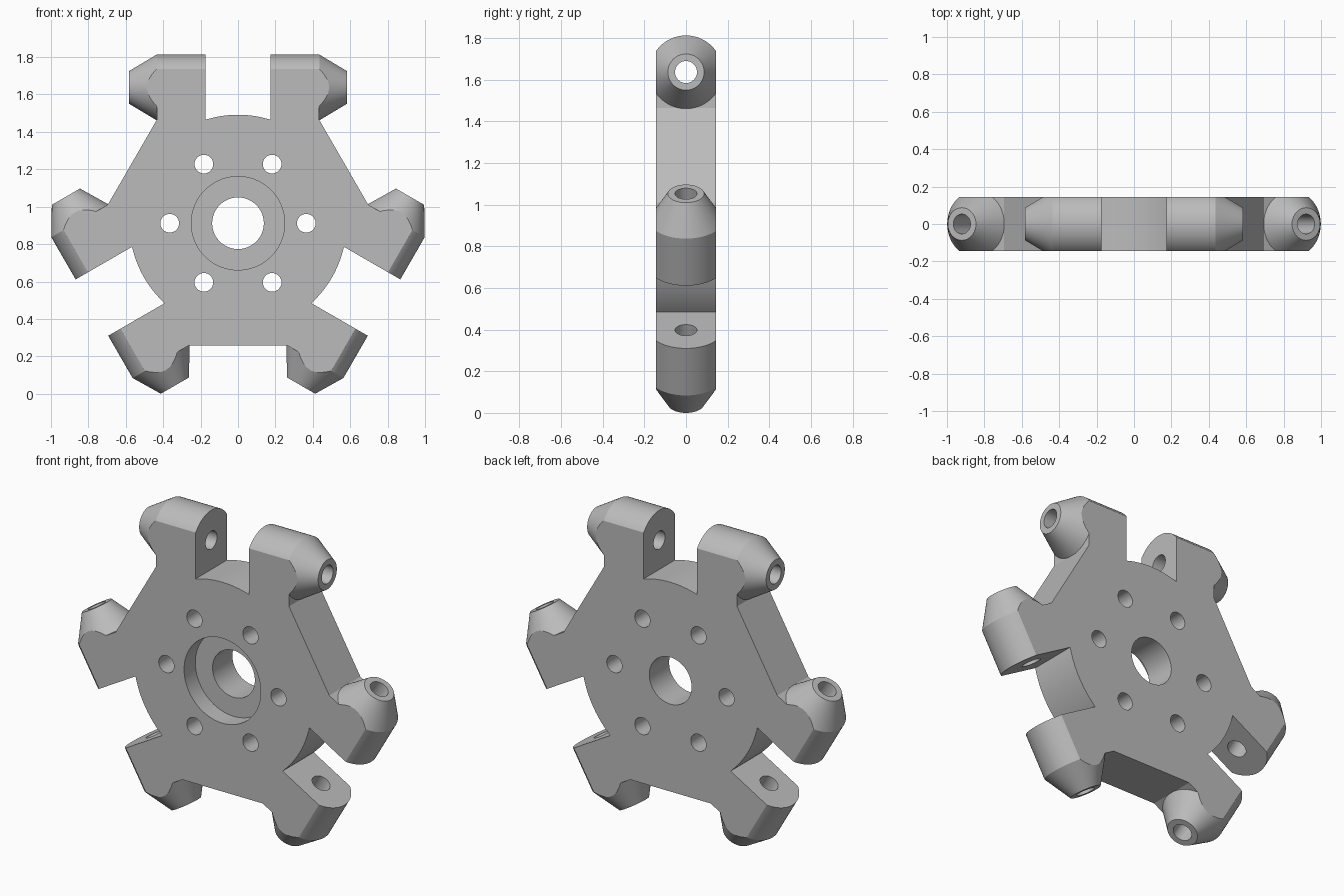
import bpy, bmesh, math
from mathutils import Matrix, Vector

old = bpy.data.objects.get("Cube")
if old:
    bpy.data.objects.remove(old, do_unlink=True)

CENTRE = Matrix.Translation((0, 0, 0.9115))
HALF = 0.145            # half thickness of the plate
AXIS, R = 0.726, 0.176  # tube axis distance and radius
ARM, SLOT, DISC = 0.435, 0.174, 0.58

grey = bpy.data.materials.new("grey")
grey.use_nodes = True
colour = (0.5, 0.5, 0.5, 1)
grey.diffuse_color = colour
grey.node_tree.nodes["Principled BSDF"].inputs["Base Color"].default_value = colour


def finish(bm, name, matrix):
    bmesh.ops.recalc_face_normals(bm, faces=bm.faces)
    mesh = bpy.data.meshes.new(name)
    bm.to_mesh(mesh)
    bm.free()
    mesh.transform(CENTRE @ matrix)
    if matrix.determinant() < 0:
        mesh.flip_normals()
    mesh.materials.append(grey)
    ob = bpy.data.objects.new(name, mesh)
    bpy.context.collection.objects.link(ob)
    return ob


def turn(k, n=3):
    return Matrix.Rotation(k * math.tau / n, 4, 'Y')


def plate(name, third, half):
    """Extrude a closed outline made of three rotated copies of a run of points."""
    pts = [turn(k) @ Vector((x, 0, z)) for k in range(3) for x, z in third]
    bm = bmesh.new()
    rings = [[bm.verts.new((p.x, y, p.z)) for p in pts] for y in (-half, half)]
    for ring in rings:
        bm.faces.new(ring)
    for i in range(len(pts)):
        j = (i + 1) % len(pts)
        bm.faces.new((rings[0][i], rings[0][j], rings[1][j], rings[1][i]))
    return finish(bm, name, Matrix())


def lathe(name, profile, matrix, n=64):
    """Solid of revolution about x from (position, radius) pairs."""
    bm = bmesh.new()
    rings = []
    for x, r in profile:
        angles = [math.tau * (i + 0.5) / n for i in range(n)]
        rings.append([bm.verts.new((x, r * math.cos(a), r * math.sin(a))) for a in angles])
    for a, b in zip(rings, rings[1:]):
        for i in range(n):
            j = (i + 1) % n
            bm.faces.new((a[i], a[j], b[j], b[i]))
    bm.faces.new(rings[0])
    bm.faces.new(rings[-1])
    return finish(bm, name, matrix)


def combine(target, tool, operation):
    mod = target.modifiers.new(operation, 'BOOLEAN')
    mod.operation, mod.object, mod.solver = operation, tool, 'EXACT'
    tool.hide_render = True
    bpy.context.view_layer.objects.active = target
    bpy.ops.object.modifier_apply(modifier=mod.name)
    bpy.data.objects.remove(tool, do_unlink=True)


# Six-armed plate, left oversize in thickness with its slots still filled
edge = ARM - 0.001
corner = (0.6525 - edge * math.sin(math.pi / 3)) * 2
hub = plate("hub_plate", [(-edge, corner), (-edge, 0.73), (edge, 0.73), (edge, corner)], 0.2)

# Tapered tubes across the arm ends
for k in range(3):
    for side in (1, -1):
        place = turn(k) @ Matrix.Diagonal((side, 1, 1, 1)) @ Matrix.Translation((0, 0, AXIS))
        combine(hub, lathe("tube", [(0.1, R), (ARM, R), (0.583, 0.087)], place), 'UNION')

# Trim to thickness and open the three slots down to the round disc
a = math.asin(SLOT / DISC)
arc = [(DISC * math.sin(t), DISC * math.cos(t)) for t in (a * (i / 8 - 1) for i in range(17))]
combine(hub, plate("envelope", [(-SLOT, 2)] + arc + [(SLOT, 2)], HALF), 'INTERSECT')

# Bores along each pair of tubes
for k in range(3):
    place = turn(k) @ Matrix.Translation((0, 0, AXIS))
    combine(hub, lathe("tube_bore", [(-0.7, 0.053), (0.7, 0.053)], place, 32), 'DIFFERENCE')

# Centre bore, front counterbore and ring of bolt holes
along_y = Matrix.Rotation(math.pi / 2, 4, 'Z')
combine(hub, lathe("centre_bore", [(-1, 0.138), (1, 0.138)], along_y), 'DIFFERENCE')
combine(hub, lathe("counterbore", [(-1, 0.25), (0.105 - HALF, 0.25)], along_y), 'DIFFERENCE')
for k in range(6):
    place = turn(k, 6) @ Matrix.Translation((0.365, 0, 0)) @ along_y
    combine(hub, lathe("bolt_hole", [(-1, 0.05), (1, 0.05)], place, 32), 'DIFFERENCE')

# Smooth round surfaces, keep machined edges crisp
bpy.ops.object.select_all(action='DESELECT')
hub.select_set(True)
bpy.context.view_layer.objects.active = hub
bpy.ops.object.shade_smooth_by_angle(angle=math.radians(20))
